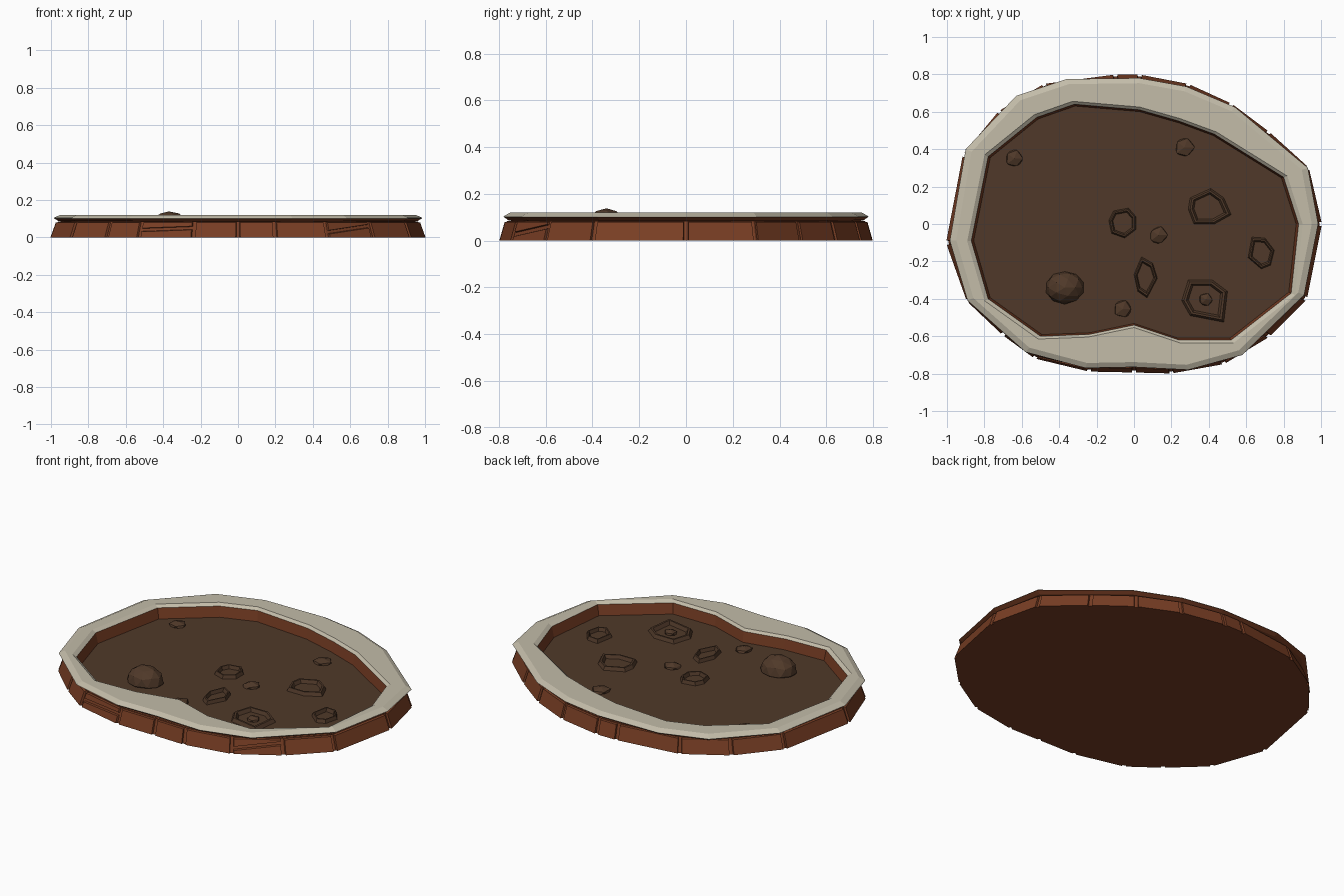
import bpy, bmesh, random
from mathutils import Vector

random.seed(4)
cube = bpy.data.objects.get("Cube")
if cube:
    bpy.data.objects.remove(cube, do_unlink=True)


def linear(c):
    c /= 255
    return c / 12.92 if c <= 0.04 else ((c + 0.055) / 1.055) ** 2.4


def material(name, *rgb):
    colour = [linear(c) for c in rgb] + [1]
    mat = bpy.data.materials.new(name)
    mat.use_nodes = True
    mat.diffuse_color = colour
    shader = mat.node_tree.nodes["Principled BSDF"]
    shader.inputs["Base Color"].default_value = colour
    shader.inputs["Roughness"].default_value = 0.9
    return mat


STONE = material("pale stone", 195, 188, 169)
BRICK = material("red brown brick", 121, 62, 36)
MUD = material("mud", 80, 57, 41)


def finish(bm, name, *mats):
    bmesh.ops.recalc_face_normals(bm, faces=bm.faces[:])
    mesh = bpy.data.meshes.new(name)
    bm.to_mesh(mesh)
    bm.free()
    for mat in mats:
        mesh.materials.append(mat)
    obj = bpy.data.objects.new(name, mesh)
    bpy.context.collection.objects.link(obj)
    return obj


def ring(bm, outline, scale, z):
    return [bm.verts.new((x * scale, y * scale, z)) for x, y in outline]


def bridge(bm, low, high):
    n = len(low)
    for i in range(n):
        j = (i + 1) % n
        bm.faces.new((low[i], low[j], high[j], high[i]))


def loft(bm, steps):
    loops = [ring(bm, *step) for step in steps]
    for low, high in zip(loops, loops[1:]):
        bridge(bm, low, high)
    return loops


# Outlines, all running the same way round
WALL = [(-.91, .37), (-.72, .6), (-.48, .745), (-.1, .795), (.03, .795),
        (.29, .745), (.52, .64), (.72, .49), (.93, .3), (1, 0), (.92, -.4),
        (.72, -.6), (.48, -.745), (.2, -.795), (0, -.79), (-.24, -.785),
        (-.53, -.715), (-.7, -.59), (-.89, -.41), (-1, -.1)]
RIM = [(-.9, .4), (-.63, .685), (-.36, .775), (.03, .78), (.28, .735),
       (.54, .625), (.93, .3), (.985, 0), (.91, -.38), (.58, -.7), (.29, -.78),
       (0, -.765), (-.26, -.77), (-.58, -.685), (-.89, -.41), (-.985, -.09)]
BASIN = [(-.78, .36), (-.52, .57), (-.32, .64), (.03, .61), (.24, .55),
         (.43, .48), (.8, .25), (.88, 0), (.84, -.37), (.52, -.62),
         (.24, -.62), (0, -.54), (-.24, -.59), (-.5, -.6), (-.78, -.4),
         (-.87, -.09)]
FLOOR, WALL_TOP, LIP, TOP = .045, .085, .102, .12


def taper(z):
    return 1 - .36 * z


# Solid core behind the bricks and underneath
bm = bmesh.new()
core = loft(bm, [(WALL, .992, 0), (WALL, .992 * taper(WALL_TOP), WALL_TOP)])
bm.faces.new(core[0])
finish(bm, "wall_core", BRICK)

# Bricks, one along each stretch of wall, two split by a slanting joint
SPLIT = {11: (.06, .028), 15: (.05, .04)}
GAP, CHAMFER, JOINT = .006, .006, .004
bm = bmesh.new()
for i, start in enumerate(WALL):
    a, b = Vector(start), Vector(WALL[(i + 1) % len(WALL)])
    along = (b - a).normalized()
    bottom, top = (0, 0), (WALL_TOP, WALL_TOP)
    courses = [(bottom, top)]
    if i in SPLIT:
        lower = [z - JOINT for z in SPLIT[i]]
        upper = [z + JOINT for z in SPLIT[i]]
        courses = [(bottom, lower), (upper, top)]
    for low, high in courses:
        def corners(inset, scale):
            p, q = a + along * inset, b - along * inset
            lean = inset - GAP
            lo = [z + lean if z else 0 for z in low]
            hi = [z - lean for z in high]
            spots = [(p, lo[0]), (q, lo[1]), (q, hi[1]), (p, hi[0])]
            return [bm.verts.new((v * scale * taper(z)).to_3d() + Vector((0, 0, z)))
                    for v, z in spots]
        back, front = corners(GAP, .975), corners(GAP + CHAMFER, 1.005)
        bridge(bm, back, front)
        bm.faces.new(front)
finish(bm, "wall_bricks", BRICK)

# Flared lip under the rim
bm = bmesh.new()
loft(bm, [(RIM, .94, WALL_TOP - .003), (RIM, .975, WALL_TOP + .003), (RIM, 1, LIP)])
finish(bm, "rim_underside", BRICK)

# Stone rim with bevelled outer and inner edges
bm = bmesh.new()
loft(bm, [(RIM, 1, LIP), (RIM, .997, LIP + .004), (RIM, .965, TOP),
          (BASIN, 1.025, TOP), (BASIN, 1, LIP + .004)])
finish(bm, "stone_rim", STONE)

# Basin: brick inner wall and mud floor
bm = bmesh.new()
inner = loft(bm, [(BASIN, 1, LIP + .004), (BASIN, .985, FLOOR)])
bm.faces.new(inner[-1]).material_index = 1
basin = finish(bm, "basin", BRICK, MUD)
if basin.data.polygons[-1].normal.z < 0:
    basin.data.flip_normals()

# Raised mud ripples, each from its own uneven outline
RIPPLES = [
    [(-.11, .07), (-.03, .085), (.01, .04), (.01, -.03), (-.05, -.075),
     (-.12, -.05), (-.135, .02)],
    [(.41, .19), (.48, .14), (.52, .05), (.43, 0), (.32, 0), (.29, .08), (.3, .14)],
    [(.63, -.07), (.7, -.075), (.75, -.14), (.73, -.22), (.68, -.24), (.61, -.18)],
    [(.04, -.175), (.1, -.21), (.125, -.29), (.07, -.395), (.02, -.36), (0, -.27)],
    [(.29, -.3), (.42, -.3), (.5, -.36), (.48, -.525), (.3, -.49), (.255, -.41)],
]
for points in RIPPLES:
    centre = sum((Vector(p) for p in points), Vector((0, 0))) / len(points)
    shape = [Vector(p) - centre for p in points]
    bm = bmesh.new()
    loft(bm, [(shape, 1, FLOOR), (shape, .9, FLOOR + .02),
              (shape, .8, FLOOR + .02), (shape, .7, FLOOR)])
    finish(bm, "mud_ripple", MUD).location = centre.to_3d()


# Faceted lumps, flattened where they sink into the mud
def lump(name, centre, radii, detail, jitter):
    bm = bmesh.new()
    bmesh.ops.create_icosphere(bm, subdivisions=detail, radius=1)
    for v in bm.verts:
        v.co *= random.uniform(1 - jitter, 1)
        v.co = Vector(c * r for c, r in zip(v.co, radii))
        v.co.z = max(v.co.z, FLOOR - .01 - centre[2])
    finish(bm, name, MUD).location = centre


lump("boulder", (-.37, -.34, .05), (.107, .09, .092), 2, .05)
for x, y, size in [(-.64, .35, .058), (.27, .41, .062), (.13, -.06, .058),
                   (-.06, -.455, .056), (.385, -.405, .045)]:
    lump("pebble", (x, y, FLOOR), (size, size, .028), 1, .2)
